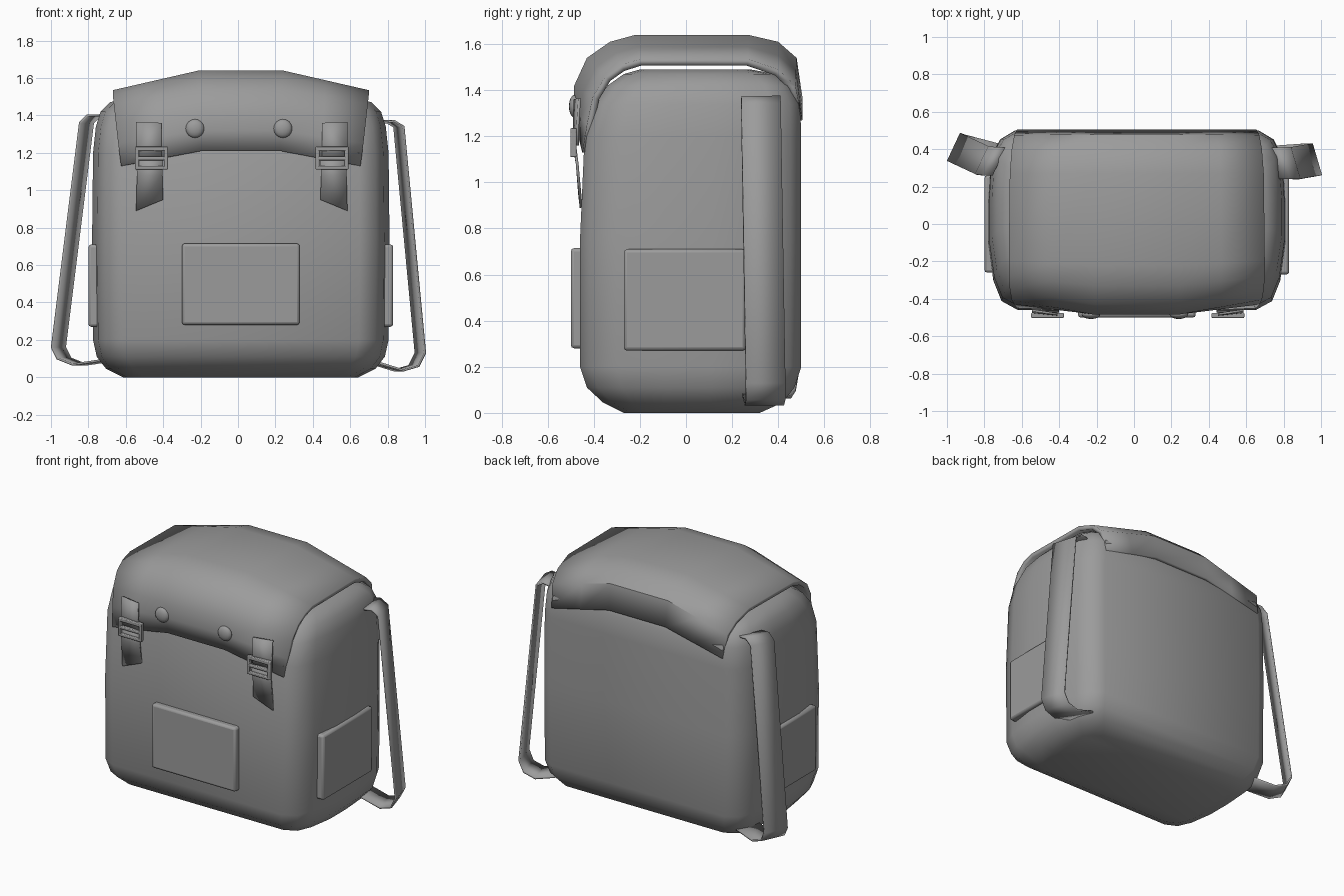
import bpy, bmesh, math
from mathutils import Vector

if "Cube" in bpy.data.objects:
    bpy.data.objects.remove(bpy.data.objects["Cube"])

GREY = (0.33, 0.33, 0.33, 1)
mat = bpy.data.materials.new("grey canvas")
mat.use_nodes = True
mat.diffuse_color = GREY
mat.node_tree.nodes["Principled BSDF"].inputs["Base Color"].default_value = GREY
MID = 0.015  # centre line of the bag


def finish(name, bm, thickness=0, angle=38, offset=-1, bevel=0):
    me = bpy.data.meshes.new(name)
    bm.to_mesh(me)
    bm.free()
    ob = bpy.data.objects.new(name, me)
    bpy.context.collection.objects.link(ob)
    me.materials.append(mat)
    if bevel:
        b = ob.modifiers.new("Bevel", 'BEVEL')
        b.width, b.segments = bevel, 2
    if thickness:
        s = ob.modifiers.new("Solidify", 'SOLIDIFY')
        s.thickness, s.offset = thickness, offset
    bpy.ops.object.select_all(action='DESELECT')
    ob.select_set(True)
    bpy.context.view_layer.objects.active = ob
    bpy.ops.object.shade_smooth_by_angle(angle=math.radians(angle))
    return ob


def skin(rows, bm, closed=False):
    """Bridge equal rows of points with quads."""
    vs = [[bm.verts.new(p) for p in r] for r in rows]
    n = len(rows[0])
    for a, b in zip(vs, vs[1:]):
        for j in range(n if closed else n - 1):
            k = (j + 1) % n
            bm.faces.new((a[j], b[j], b[k], a[k]))
    return vs


def box(name, lo, hi, bevel=0.015):
    bm = bmesh.new()
    bmesh.ops.create_cube(bm, size=1)
    for v in bm.verts:
        v.co = [(l + h) / 2 + c * (h - l) for l, h, c in zip(lo, hi, v.co)]
    return finish(name, bm, bevel=bevel)


def sheet(name, rows, thickness):
    bm = bmesh.new()
    skin(rows, bm)
    return finish(name, bm, thickness, offset=0)


# Body: rounded outline lofted through heights (z, half width, front y, back y)
side = [(0.8, -1), (0.91, -0.9), (0.965, -0.67), (1, -0.25),
        (1, 0.2), (0.98, 0.71), (0.92, 0.9), (0.82, 1)]
outline = side + [(-u, v) for u, v in reversed(side)]
levels = [(0, 0.63, -0.27, 0.32), (0.045, 0.72, -0.36, 0.42), (0.11, 0.77, -0.43, 0.47),
          (0.2, 0.79, -0.46, 0.5), (0.75, 0.795, -0.46, 0.5), (1.2, 0.79, -0.44, 0.5),
          (1.34, 0.775, -0.40, 0.495), (1.42, 0.75, -0.34, 0.46),
          (1.47, 0.70, -0.27, 0.39), (1.49, 0.63, -0.2, 0.28)]
bm = bmesh.new()
rings = skin([[(MID + u * hx, (f + b) / 2 + v * (b - f) / 2, z) for u, v in outline]
              for z, hx, f, b in levels], bm, closed=True)
bm.faces.new(rings[0])
bm.faces.new(rings[-1])
bmesh.ops.recalc_face_normals(bm, faces=bm.faces)
finish("bag_body", bm, angle=50)

# Flap: profile (y, z) blended from the middle to the side rims
middle = [(-0.47, 1.21), (-0.485, 1.32), (-0.485, 1.42), (-0.43, 1.54), (-0.33, 1.61),
          (-0.22, 1.64), (0.27, 1.64), (0.4, 1.61), (0.48, 1.54), (0.505, 1.37)]
rim = [(-0.45, 1.13), (-0.43, 1.25), (-0.405, 1.37), (-0.35, 1.46), (-0.28, 1.51),
       (-0.2, 1.535), (0.27, 1.535), (0.4, 1.49), (0.475, 1.42), (0.505, 1.27)]
rows = []
for s in (-1, -0.66, -0.33, 0.33, 0.66, 1):
    t = (abs(s) - 0.33) / 0.67
    row = []
    for j, ((y0, z0), (y1, z1)) in enumerate(zip(middle, rim)):
        half = 0.64 + 0.045 * math.sin(math.pi * j / 9)
        row.append((MID + s * half, y0 + (y1 - y0) * t, z0 + (z1 - z0) * t))
    rows.append(row)
bm = bmesh.new()
vs = skin(rows, bm)
finish("flap", bm, 0.03)

# Pockets
box("front_pocket", (-0.3, -0.5, 0.28), (0.33, -0.4, 0.715))
box("left_pocket", (0.7, -0.27, 0.27), (0.83, 0.26, 0.71))
box("right_pocket", (-0.8, -0.26, 0.27), (-0.7, 0.26, 0.71))

# Shoulder straps: a path (x, y, z) widened along one direction
straps = {
    "right_shoulder_strap": ((-0.035, -0.075), [
        (-0.72, 0.335, 1.4), (-0.77, 0.335, 1.4), (-0.81, 0.34, 1.36), (-0.96, 0.41, 0.16),
        (-0.93, 0.4, 0.1), (-0.85, 0.38, 0.068), (-0.7, 0.34, 0.09)]),
    "left_shoulder_strap": ((0.025, -0.085), [
        (0.75, 0.325, 1.36), (0.81, 0.325, 1.37), (0.86, 0.325, 1.34), (0.975, 0.345, 0.13),
        (0.94, 0.345, 0.06), (0.86, 0.34, 0.037), (0.72, 0.33, 0.08)])}
for name, (w, path) in straps.items():
    across = Vector((*w, 0))
    sheet(name, [[Vector(p) - across, Vector(p) + across] for p in path], 0.012)

# Buckles, their straps and the round studs, on both sides
for label, m in (("right", -1), ("left", 1)):
    def at(x, y, z):
        return (0.02 + m * x, y, z)

    sheet(label + "_buckle_strap_upper",
          [[at(0.43, -0.482, 1.36), at(0.565, -0.462, 1.365)],
           [at(0.43, -0.485, 1.25), at(0.565, -0.47, 1.24)],
           [at(0.43, -0.478, 1.17), at(0.565, -0.47, 1.16)]], 0.012)
    sheet(label + "_buckle_strap_lower",
          [[at(0.42, -0.49, 1.18), at(0.565, -0.485, 1.18)],
           [at(0.425, -0.472, 1.08), at(0.56, -0.472, 1.08)],
           [at(0.42, -0.462, 0.95), at(0.565, -0.455, 0.89)]], 0.012)
    for part, x0, x1, z0, z1 in (("top", 0.395, 0.57, 1.21, 1.235), ("middle", 0.395, 0.57, 1.16, 1.18),
                                 ("bottom", 0.395, 0.57, 1.11, 1.13),
                                 ("inner", 0.395, 0.415, 1.11, 1.235), ("outer", 0.55, 0.57, 1.11, 1.235)):
        xs = sorted((0.02 + m * x0, 0.02 + m * x1))
        box(f"{label}_buckle_{part}_bar", (xs[0], -0.502, z0), (xs[1], -0.475, z1), 0.005)
    # Domed stud
    bm = bmesh.new()
    bmesh.ops.create_uvsphere(bm, u_segments=16, v_segments=8, radius=1)
    for v in bm.verts:
        v.co = (0.005 + m * 0.235 + v.co.x * 0.05, -0.483 + v.co.y * 0.025, 1.33 + v.co.z * 0.05)
    finish(label + "_stud", bm)
